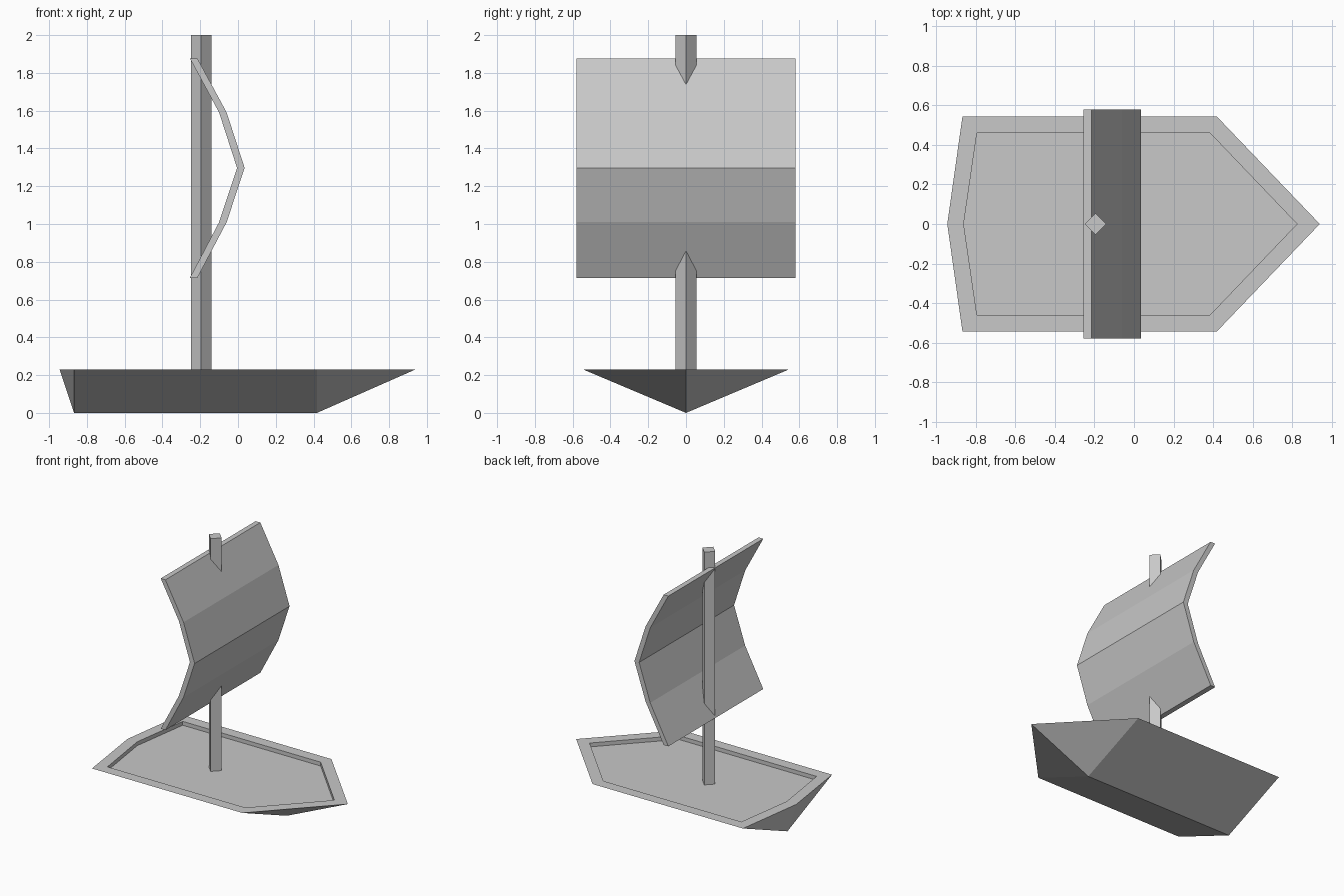
import bpy
import bmesh

cube = bpy.data.objects.get("Cube")
if cube:
    bpy.data.objects.remove(cube, do_unlink=True)

# One pale grey for the whole boat
grey = bpy.data.materials.new("pale_grey")
grey.use_nodes = True
colour = (0.58, 0.58, 0.58, 1)
grey.diffuse_color = colour
grey.node_tree.nodes["Principled BSDF"].inputs["Base Color"].default_value = colour


def finish(name, bm):
    bmesh.ops.recalc_face_normals(bm, faces=bm.faces)
    mesh = bpy.data.meshes.new(name)
    bm.to_mesh(mesh)
    bm.free()
    mesh.materials.append(grey)
    obj = bpy.data.objects.new(name, mesh)
    bpy.context.collection.objects.link(obj)
    return obj


def deck_ring(bm, stern, back, front, bow, half, z):
    """Six-cornered deck outline, pointed at bow and stern."""
    outline = [(stern, 0), (back, -half), (front, -half),
               (bow, 0), (front, half), (back, half)]
    return [bm.verts.new((x, y, z)) for x, y in outline]


def bridge(bm, a, b):
    for i in range(len(a)):
        j = (i + 1) % len(a)
        bm.faces.new((a[i], a[j], b[j], b[i]))


# Hull: V-shaped sides on a straight keel, flat rim, sunken deck
RIM, DECK = 0.23, 0.2
bm = bmesh.new()
outer = deck_ring(bm, -0.945, -0.868, 0.418, 0.94, 0.545, RIM)
inner = deck_ring(bm, -0.862, -0.795, 0.385, 0.825, 0.46, RIM)
floor = deck_ring(bm, -0.862, -0.795, 0.385, 0.825, 0.46, DECK)
bridge(bm, outer, inner)
bridge(bm, inner, floor)
bm.faces.new(floor)
keel_back = bm.verts.new((-0.868, 0, 0))
keel_front = bm.verts.new((0.418, 0, 0))
stern, back_r, front_r, bow, front_l, back_l = outer
for back, front in ((back_r, front_r), (back_l, front_l)):
    bm.faces.new((back, front, keel_front, keel_back))
    bm.faces.new((stern, back, keel_back))
    bm.faces.new((front, bow, keel_front))
finish("hull", bm)

# Mast: square post turned edge-on to the bow
TOP = 2.0
bm = bmesh.new()
bmesh.ops.create_cone(bm, cap_ends=True, segments=4, radius1=0.055,
                      radius2=0.055, depth=TOP - DECK)
mast = finish("mast", bm)
mast.location = (-0.195, 0, (TOP + DECK) / 2)

# Sail: billowing profile swept across the width of the boat
curve = [(-0.215, 0.715), (-0.06, 1.01), (0.035, 1.297),
         (-0.06, 1.59), (-0.215, 1.877)]
THICK, HALF_WIDTH = 0.04, 0.58
bm = bmesh.new()
rows = []
for x, z in curve:
    rows.append([bm.verts.new(p) for p in (
        (x, -HALF_WIDTH, z), (x, HALF_WIDTH, z),
        (x - THICK, HALF_WIDTH, z), (x - THICK, -HALF_WIDTH, z))])
for low, high in zip(rows, rows[1:]):
    bridge(bm, low, high)
bm.faces.new(rows[0])
bm.faces.new(rows[-1])
finish("sail", bm)
